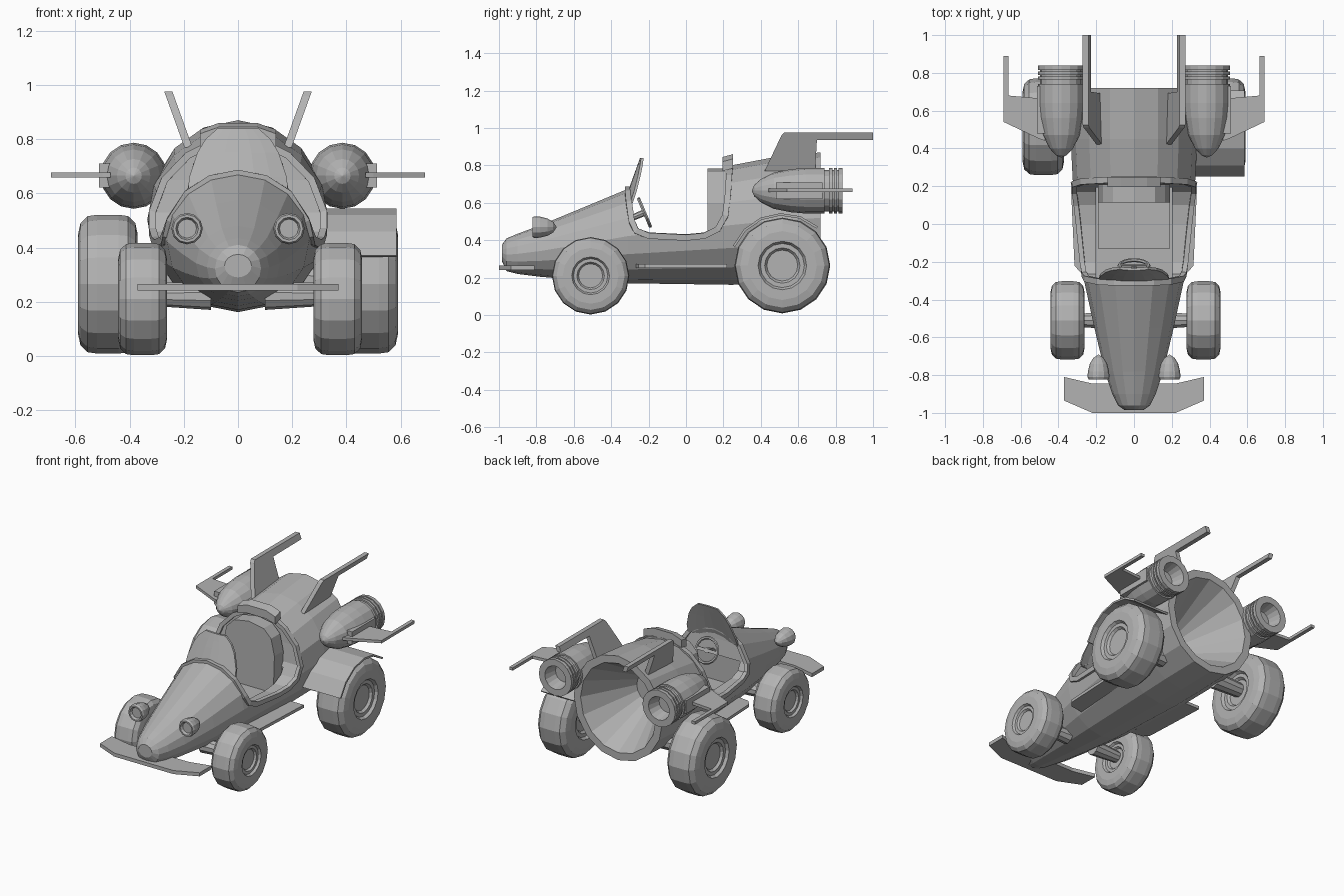
import bpy, bmesh, math
from mathutils import Vector, Matrix

if "Cube" in bpy.data.objects:
    bpy.data.objects.remove(bpy.data.objects["Cube"])

grey = bpy.data.materials.new("plain grey")
grey.diffuse_color = (0.45, 0.45, 0.45, 1)
grey.use_nodes = True
grey.node_tree.nodes["Principled BSDF"].inputs["Base Color"].default_value = grey.diffuse_color


def make(name, verts, faces):
    me = bpy.data.meshes.new(name)
    me.from_pydata([tuple(v) for v in verts], [], faces)
    bm = bmesh.new()
    bm.from_mesh(me)
    bmesh.ops.remove_doubles(bm, verts=bm.verts, dist=1e-5)
    bmesh.ops.recalc_face_normals(bm, faces=bm.faces)
    bm.to_mesh(me)
    bm.free()
    me.materials.append(grey)
    ob = bpy.data.objects.new(name, me)
    bpy.context.collection.objects.link(ob)
    return ob


def loft(name, rings, close=False):
    """Skin a list of equal-length rings; cap the ends or close the loop."""
    n, m = len(rings[0]), len(rings)
    verts = [v for r in rings for v in r]
    faces = []
    for i in range(m if close else m - 1):
        a, b = i * n, (i + 1) % m * n
        faces += [(a + j, a + (j + 1) % n, b + (j + 1) % n, b + j) for j in range(n)]
    if not close:
        faces += [tuple(range(n)), tuple(range((m - 1) * n, m * n))]
    return make(name, verts, faces)


def prism(name, pts, low, high):
    """Flat outline placed twice in space by two mapping functions."""
    return loft(name, [[low(*p) for p in pts], [high(*p) for p in pts]])


def revolve(name, profile, place, n=16):
    """Spin (distance along axis, radius) points; place maps (d, a, b) to space."""
    rings = []
    for d, r in profile:
        r = max(r, 0.002)
        rings.append([place(d, r * math.sin(2 * math.pi * k / n),
                            r * math.cos(2 * math.pi * k / n)) for k in range(n)])
    return loft(name, rings)


def box(name, x0, x1, y0, y1, z0, z1):
    return prism(name, [(x0, y0), (x1, y0), (x1, y1), (x0, y1)],
                 lambda x, y: (x, y, z0), lambda x, y: (x, y, z1))


def cut(ob, cutter):
    m = ob.modifiers.new("cut", 'BOOLEAN')
    m.operation, m.solver, m.object = 'DIFFERENCE', 'EXACT', cutter
    dg = bpy.context.evaluated_depsgraph_get()
    me = bpy.data.meshes.new_from_object(ob.evaluated_get(dg))
    ob.modifiers.clear()
    ob.data = me
    bpy.data.objects.remove(cutter)


# Body: elliptical sections given as y, half width, top, bottom
SECTIONS = [(-.985, .05, .375, .29), (-.96, .085, .41, .235), (-.9, .115, .435, .22),
            (-.78, .155, .48, .205), (-.55, .21, .575, .185), (-.31, .262, .675, .17),
            (.24, .325, .80, .162), (.45, .335, .84, .165), (.72, .33, .87, .17)]


def section(y):
    for a, b in zip(SECTIONS, SECTIONS[1:]):
        if y <= b[0]:
            t = (y - a[0]) / (b[0] - a[0])
            w, top, bot = [a[i] + t * (b[i] - a[i]) for i in (1, 2, 3)]
            return w, (top + bot) / 2, (top - bot) / 2


def ring(y, w, top, bot):
    zc, h = (top + bot) / 2, (top - bot) / 2
    return [(w * math.sin(k * math.pi / 8), y, zc + h * math.cos(k * math.pi / 8))
            for k in range(16)]


# the last two rings turn inwards to make the hollow exhaust cone
body = loft("body", [ring(*s) for s in SECTIONS]
            + [ring(.72, .28, .82, .22), ring(.38, .1, .62, .42)])

# Cockpit opening, cavity and raised rim share one side outline
OPENING = [(-.31, .675), (-.31, .655), (-.305, .6), (-.29, .5), (-.265, .45), (-.2, .425),
           (0, .415), (.1, .425), (.17, .46), (.21, .53), (.225, .65), (.23, .74),
           (.235, .782), (.235, .80)]
cut(body, prism("opening_cutter", [(-.31, 1)] + OPENING + [(.235, 1)],
                lambda y, z: (-.6, y, z), lambda y, z: (.6, y, z)))
cut(body, box("cavity_cutter", -.2, .2, -.34, .2, .3, .5))

half = []
for y, z in OPENING:
    w, zc, h = section(y)
    half.append(Vector((w * math.sqrt(max(0, 1 - ((z - zc) / h) ** 2)), y, z)))
half[0].x = half[-1].x = 0
path = half + [Vector((-p.x, p.y, p.z)) for p in half[-2:0:-1]]
rings = []
for i, p in enumerate(path):
    t = (path((i + 1) % len(path)) if callable(path) else path[(i + 1) % len(path)]) - path[i - 1]
    t.normalize()
    out = p - Vector((0, p.y, .45))
    out = (out - t * out.dot(t)).normalized()
    side = t.cross(out)
    rings.append([p + .012 * out + .016 * side, p + .012 * out - .016 * side,
                  p - .014 * out - .016 * side, p - .014 * out + .016 * side])
loft("cockpit_rim", rings, close=True)

# Roof band over the cockpit hoop
prism("roof_band", [(-.14, .77), (-.14, .82), (-.07, .845), (.07, .845), (.14, .82),
                    (.14, .77), (.07, .79), (-.07, .79)],
      lambda x, z: (x, .195, z), lambda x, z: (x, .25, z + .015))

# Seat
box("seat_cushion", -.19, .19, -.13, .13, .29, .35)
prism("seat_back", [(-.18, .3), (.18, .3), (.19, .6), (.165, .71), (.11, .765), (0, .785),
                    (-.11, .765), (-.165, .71), (-.19, .6)],
      lambda x, z: (x, .115, z), lambda x, z: (x, .21, z))

# Steering wheel and column
tilt = Matrix.Translation((0, -.222, .548)) @ Matrix.Rotation(math.radians(-67), 4, 'X')
loft("steering_wheel", [[tilt @ Vector(((.078 + .01 * math.cos(b)) * math.cos(a),
                                        (.078 + .01 * math.cos(b)) * math.sin(a),
                                        .01 * math.sin(b)))
                         for b in [k * math.pi / 3 for k in range(6)]]
                        for a in [k * math.pi / 8 for k in range(16)]], close=True)
revolve("steering_column", [(-.12, .015), (0, .018)], lambda d, a, b: tilt @ Vector((a, b, d)), 8)
prism("steering_spoke", [(-.075, -.01), (.075, -.01), (.075, .01), (-.075, .01)],
      lambda x, y: tilt @ Vector((x, y, -.006)), lambda x, y: tilt @ Vector((x, y, .006)))

# Curved windscreen: rows of z and half width
rows = [(.6, .185), (.66, .18), (.75, .15), (.80, .12), (.84, .075)]
grid = []
for off in (0, .014):
    for z, w in rows:
        for k in range(-3, 4):
            x = w * k / 3
            grid.append((x, -.318 + .36 * (z - .64) + 1.0 * x * x + off, z))
R = len(rows)
quads = []
for s in (0, 7 * R):
    quads += [(s + r * 7 + c, s + r * 7 + c + 1, s + r * 7 + c + 8, s + r * 7 + c + 7)
              for r in range(R - 1) for c in range(6)]
edge = list(range(7)) + [r * 7 + 6 for r in range(1, R)] \
    + [(R - 1) * 7 + c for c in range(5, -1, -1)] + [r * 7 for r in range(R - 2, 0, -1)]
quads += [(a, b, b + 7 * R, a + 7 * R) for a, b in zip(edge, edge[1:] + edge[:1])]
make("windscreen", grid, quads)

# Front wing
prism("front_wing", [(-.37, -.81), (-.37, -.935), (-.22, -1), (.22, -1), (.37, -.935),
                     (.37, -.81), (.22, -.845), (-.22, -.845)],
      lambda x, y: (x, y, .242), lambda x, y: (x, y, .266))


def wheel(name, x, y, z, r, w, hub):
    """Rounded tyre with a dished hub on both sides."""
    side = [(0, .0), (.35 * w, 0), (.35 * w, hub * .7), (.42 * w, hub * .8), (.42 * w, hub),
            (.5 * w, hub * 1.1), (.5 * w, r * .72), (.46 * w, r * .88), (.34 * w, r * .98),
            (.18 * w, r)]
    prof = [(-d, q) for d, q in side[1:]] + [(d, q) for d, q in side[:0:-1]]
    revolve(name, prof, lambda d, a, b: (x + d, y + a, z + b))


for s, tag in ((-1, "left"), (1, "right")):
    # Wheels and axles
    wheel(tag + "_front_wheel", s * .36 + .008, -.51, .21, .207, .18, .092)
    wheel(tag + "_rear_wheel", s * .48, .515, .265, .256, .22, .118)
    revolve(tag + "_front_axle", [(.1, .05), (.32, .035)],
            lambda d, a, b: (s * d, -.51 + a, .22 + b), 10)
    revolve(tag + "_rear_axle", [(.2, .055), (.43, .045)],
            lambda d, a, b: (s * d, .515 + a, .28 + b), 10)

    # Headlights
    revolve(tag + "_headlight", [(-.805, .035), (-.822, .042), (-.822, .052), (-.81, .058),
                                 (-.78, .056), (-.74, .046), (-.71, .028), (-.692, 0)],
            lambda d, a, b: (s * .188 + a, d, .47 + b), 12)

    # Side steps
    prism(tag + "_step", [(.18, -.27), (.285, -.255), (.315, -.22), (.335, .22), (.18, .22)],
          lambda x, y: (s * x, y, .252), lambda x, y: (s * x, y, .272))

    # Jet pods with ribbed nozzles
    revolve(tag + "_pod", [(.352, 0), (.365, .03), (.40, .062), (.47, .097), (.56, .115),
                           (.64, .122), (.74, .122), (.74, .112), (.765, .112), (.765, .122),
                           (.782, .122), (.782, .112), (.79, .112), (.79, .122), (.807, .122),
                           (.807, .112), (.815, .112), (.815, .122), (.838, .122),
                           (.838, .078), (.75, .06), (.75, 0)],
            lambda d, a, b: (s * .385 + a, d, .665 + b))

    # Pod winglets on their mounts
    box(tag + "_winglet_mount", s * .46, s * .513, .48, .73, .622, .71)
    prism(tag + "_winglet", [(.47, .44), (.5, .45), (.69, .54), (.69, .89), (.665, .89),
                             (.665, .68), (.5, .665), (.47, .665)],
          lambda x, y: (s * x, y, .658), lambda x, y: (s * x, y, .677))

    # Tail fins leaning outwards
    prism(tag + "_tail_fin", [(.42, .77), (.51, .96), (.525, .975), (1, .975), (1, .937),
                              (.70, .935), (.69, .77)],
          lambda y, z: (s * (.168 + (z - .77) * .36), y, z),
          lambda y, z: (s * (.198 + (z - .77) * .36), y, z))

# Single mudguard over the right rear wheel
angles = [math.radians(a) for a in (158, 136, 114, 92, 70, 48)]
arc = [(.515 + .285 * math.cos(a), .265 + .28 * math.sin(a)) for a in angles] \
    + [(.515 + .272 * math.cos(a), .265 + .267 * math.sin(a)) for a in angles[::-1]]
prism("right_mudguard", arc, lambda y, z: (.28, y, z), lambda y, z: (.585, y, z))
